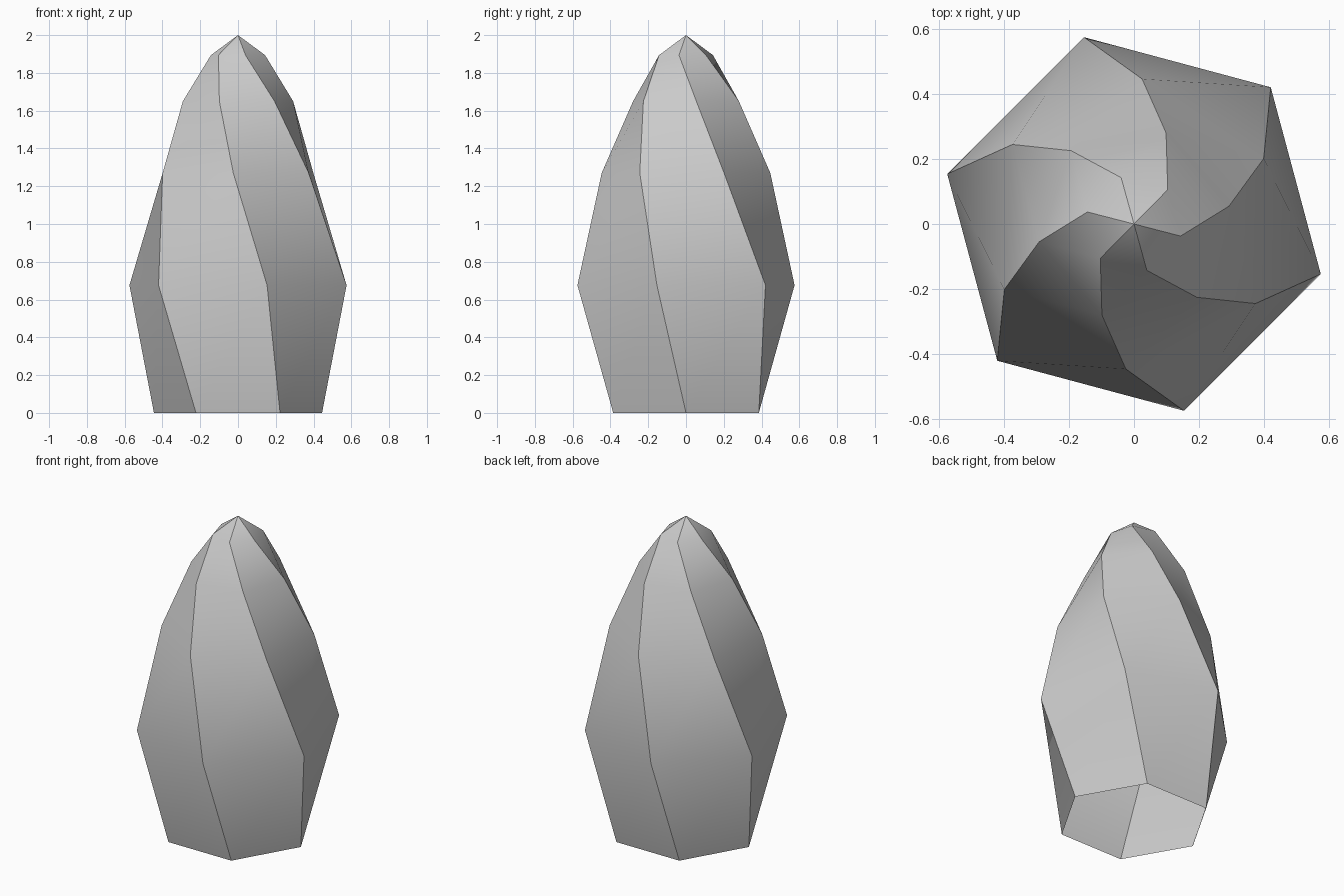
import bpy, bmesh
from math import cos, sin, radians

if "Cube" in bpy.data.objects:
    bpy.data.objects.remove(bpy.data.objects["Cube"])

SIDES = 6
# Rings from base to tip: radius, height, twist in degrees
RINGS = [(0.445, 0.0, 0), (0.595, 0.676, -15), (0.447, 1.27, -33.2),
         (0.297, 1.65, -49.4), (0.148, 1.894, -74.5)]

# Twisted six-sided bud, open underneath
bm = bmesh.new()
rings = []
for r, z, twist in RINGS:
    angles = [radians(twist + 360 / SIDES * k) for k in range(SIDES)]
    rings.append([bm.verts.new((r * cos(a), r * sin(a), z)) for a in angles])

for low, high in zip(rings, rings[1:]):
    for k in range(SIDES):
        n = (k + 1) % SIDES
        bm.faces.new((low[k], low[n], high[n], high[k]))

# Pointed tip
tip = bm.verts.new((0, 0, 2))
for k in range(SIDES):
    bm.faces.new((rings[-1][k], rings[-1][(k + 1) % SIDES], tip))

mesh = bpy.data.meshes.new("twisted_bud")
bm.to_mesh(mesh)
bm.free()
bud = bpy.data.objects.new("twisted_bud", mesh)
bpy.context.collection.objects.link(bud)

# Smooth along each petal, sharp between petals
bpy.context.view_layer.objects.active = bud
bud.select_set(True)
bpy.ops.object.shade_smooth_by_angle(angle=radians(30))
